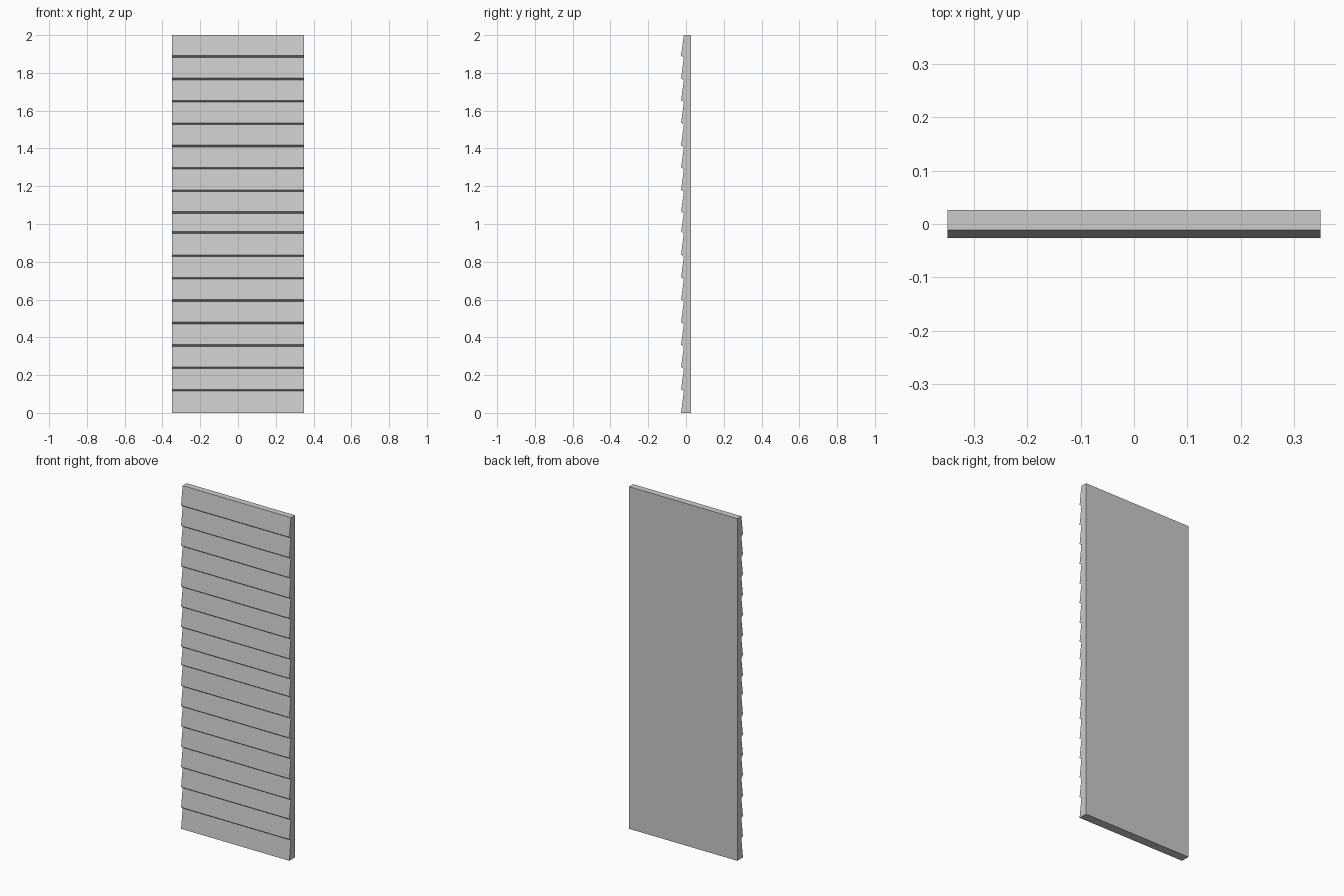
import bpy, bmesh

if "Cube" in bpy.data.objects:
    bpy.data.objects.remove(bpy.data.objects["Cube"])

HALF_W = 0.35
BACK, LIP, RECESS = 0.026, -0.026, -0.0115   # y positions
HEIGHT, STEP = 2.0, 0.010                    # STEP = rise of the sloped underside

# heights of the joints between the overlapping boards
joints = [0.120, 0.239, 0.356, 0.475, 0.595, 0.713, 0.832, 0.955,
          1.061, 1.176, 1.295, 1.412, 1.531, 1.650, 1.767, 1.886]

# sawtooth side profile (y, z), from the bottom up
profile = [(BACK, 0), (LIP, 0)]
for z in joints:
    profile += [(RECESS, z - STEP / 2), (LIP, z + STEP / 2)]
profile += [(RECESS, HEIGHT), (BACK, HEIGHT)]

# extrude the profile across the width
bm = bmesh.new()
face = bm.faces.new([bm.verts.new((-HALF_W, y, z)) for y, z in profile])
ext = bmesh.ops.extrude_face_region(bm, geom=[face])
verts = [g for g in ext["geom"] if isinstance(g, bmesh.types.BMVert)]
bmesh.ops.translate(bm, vec=(2 * HALF_W, 0, 0), verts=verts)
bmesh.ops.recalc_face_normals(bm, faces=bm.faces)

mesh = bpy.data.meshes.new("siding_panel")
bm.to_mesh(mesh)
bm.free()
panel = bpy.data.objects.new("siding_panel", mesh)
bpy.context.collection.objects.link(panel)
